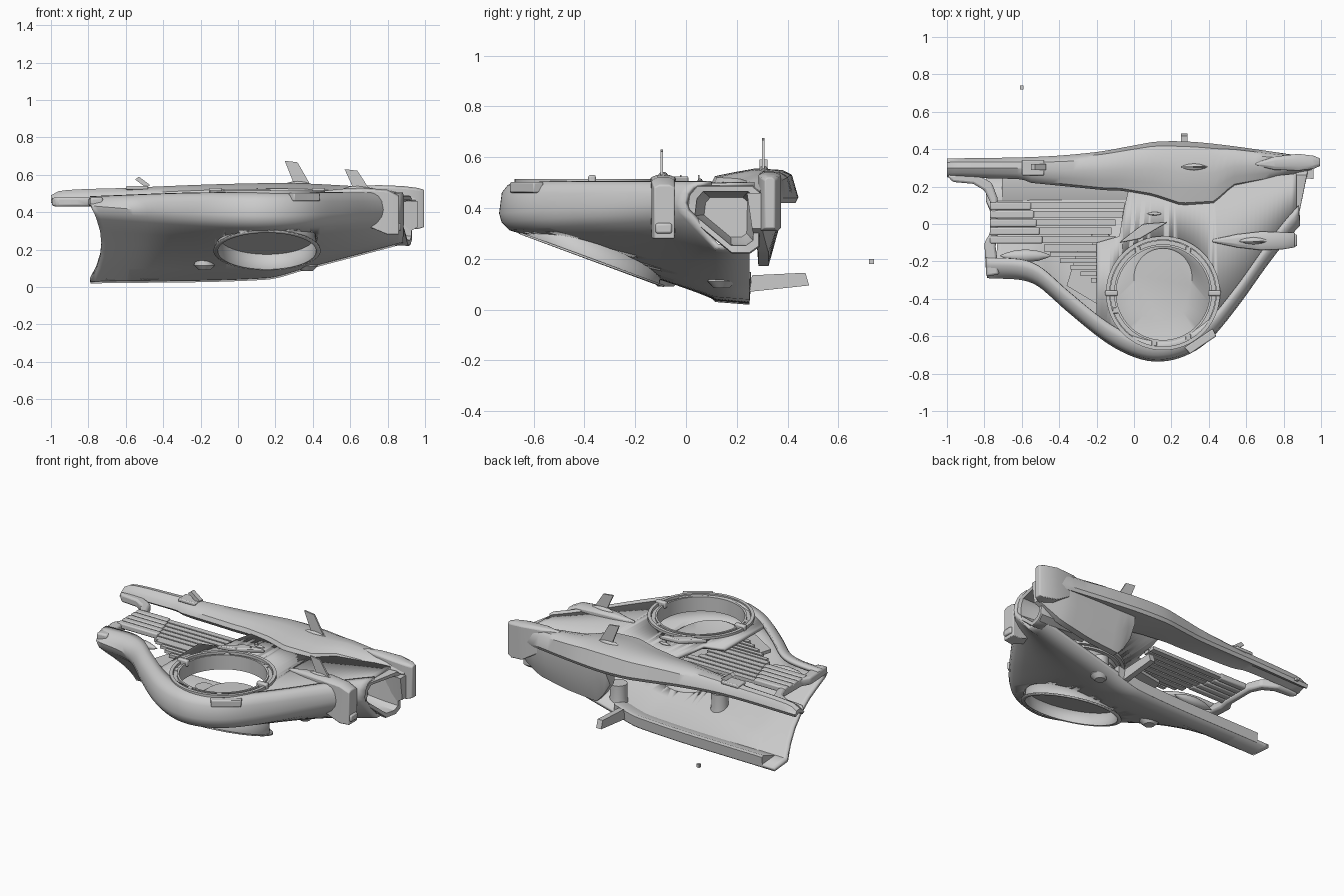
import bpy, bmesh, math
from mathutils import Vector

cube = bpy.data.objects.get("Cube")
if cube:
    bpy.data.objects.remove(cube)

grey = bpy.data.materials.new("hull_grey")
grey.use_nodes = True
grey.diffuse_color = (0.6, 0.6, 0.6, 1)
grey.node_tree.nodes["Principled BSDF"].inputs["Base Color"].default_value = (0.6, 0.6, 0.6, 1)


def key(pairs, x, smooth=True):
    """Value at x of a keyed curve, smooth or straight between keys."""
    if x <= pairs[0][0]:
        return pairs[0][1]
    for i in range(len(pairs) - 1):
        (a, p), (b, q) = pairs[i], pairs[i + 1]
        if x <= b:
            t = (x - a) / (b - a)
            if not smooth:
                return p + (q - p) * t
            l, r = pairs[max(i - 1, 0)], pairs[min(i + 2, len(pairs) - 1)]
            m = (q - l[1]) / (b - l[0]) * (b - a)
            n = (r[1] - p) / (r[0] - a) * (b - a)
            return ((2*t**3 - 3*t*t + 1) * p + (t**3 - 2*t*t + t) * m
                    + (3*t*t - 2*t**3) * q + (t**3 - t*t) * n)
    return pairs[-1][1]


def finish(name, bm, thick=0, bevel=0, offset=-1):
    bmesh.ops.recalc_face_normals(bm, faces=bm.faces)
    me = bpy.data.meshes.new(name)
    bm.to_mesh(me)
    bm.free()
    me.materials.append(grey)
    ob = bpy.data.objects.new(name, me)
    bpy.context.collection.objects.link(ob)
    if thick:
        m = ob.modifiers.new("Thickness", 'SOLIDIFY')
        m.thickness, m.offset = thick, offset
    if bevel:
        m = ob.modifiers.new("Bevel", 'BEVEL')
        m.width, m.segments = bevel, 2
    bpy.ops.object.select_all(action='DESELECT')
    bpy.context.view_layer.objects.active = ob
    ob.select_set(True)
    bpy.ops.object.shade_smooth_by_angle(angle=math.radians(35))
    return ob


def loft(name, rows, closed=True, caps=True, **kw):
    """Skin a list of equal-length point rows."""
    bm = bmesh.new()
    grid = [[bm.verts.new(p) for p in row] for row in rows]
    n = len(grid[0])
    for a, b in zip(grid, grid[1:]):
        for j in range(n if closed else n - 1):
            k = (j + 1) % n
            bm.faces.new((a[j], a[k], b[k], b[j]))
    if closed and caps:
        bm.faces.new(grid[0])
        bm.faces.new(grid[-1])
    return finish(name, bm, **kw)


def prism(name, pts, axis, lo, hi, **kw):
    """Extrude a 2D outline along the given axis (0 x, 1 y, 2 z)."""
    def at(p, h):
        q = list(p)
        q.insert(axis, h)
        return q
    return loft(name, [[at(p, lo) for p in pts], [at(p, hi) for p in pts]], **kw)


def box(name, x0, x1, y0, y1, z0, z1, bevel=0):
    return prism(name, [(x0, y0), (x1, y0), (x1, y1), (x0, y1)], 2, z0, z1, bevel=bevel)


def circle(x, y, r, n=64):
    return [(x + r * math.cos(i * math.tau / n), y + r * math.sin(i * math.tau / n)) for i in range(n)]


def cut(ob, cutter):
    """Subtract the cutter, then throw it away."""
    m = ob.modifiers.new("Cut", 'BOOLEAN')
    m.operation, m.object, m.solver = 'DIFFERENCE', cutter, 'EXACT'
    bpy.context.view_layer.objects.active = ob
    for mod in list(ob.modifiers):
        bpy.ops.object.modifier_apply(modifier=mod.name)
    bpy.data.objects.remove(cutter)


def pod(name, keys, bevel=0.015):
    """Tapered box along x from (x, y, half width, bottom, top) stations."""
    rows = [[(x, y - w, b), (x, y + w, b), (x, y + w, t), (x, y + w * .5, t + .01),
             (x, y - w * .5, t + .01), (x, y - w, t)] for x, y, w, b, t in keys]
    return loft(name, rows, bevel=bevel)


# Outer hull: rounded front rim running into a sloping belly sheet with an upturned rear sill
FRONT = [(-.79, -.28), (-.6, -.29), (-.5, -.33), (-.35, -.46), (-.15, -.62), (0, -.7), (.13, -.725),
         (.27, -.695), (.4, -.61), (.55, -.43), (.7, -.22), (.8, -.09), (.88, 0)]
KEEL = [(-.79, .03), (.15, .05), (.35, .1), (.88, .24)]
LIP = [(-.79, .39), (.15, .34), (.88, .38)]
TOP = [(-.79, .475), (-.2, .495), (.88, .495)]
CX, CY, SLOPE = .155, -.37, .367
rows, sill = [], []
for i in range(61):
    x = -.79 + 1.67 * i / 60
    f, zb, lip, t = (key(k, x) for k in (FRONT, KEEL, LIP, TOP))
    sec = [(f + .1, t), (f + .06, t - .002), (f + .03, t - .015), (f + .01, t - .04),
           (f, lip + .04), (f + .008, lip + .01), (f + .035, lip - .018)]
    knee = (.12, zb + .01)
    sec += [(f + .035 + (knee[0] - f - .035) * s, lip - .018 + (knee[1] - lip + .018) * s)
            for s in (.2, .4, .6, .8, 1)]
    sec.append((.25, zb))
    bow = max(0, 1 - i / 12) * .06
    rows.append([(x + bow * max(0, 1 - ((z - .24) / .2) ** 2), y, z) for y, z in sec])
    if -.73 < x < .33:
        sill.append([(x, .1, zb + .01), (x, .25, zb - .008), (x, .255, zb + .055), (x, .235, zb + .06)])
hull = loft("hull_shell", rows, closed=False, thick=.022, offset=0)
cut(hull, prism("hull_cutter", circle(CX, CY, .27), 2, 0, .42))
loft("rear_sill", sill)


# Thruster duct: sheared collar, recessed floor and raised stadium crown
def sheared(pts, h):
    return [(x, y, .213 + h - SLOPE * (y - CY)) for x, y in pts]


stadium = [(x, y + (.04 if y > CY else -.04)) for x, y in circle(CX, CY + .045, .155)]
loft("duct_collar", [sheared(circle(CX, CY, .285), -.012), sheared(circle(CX, CY, .268), -.015),
                     sheared(circle(CX, CY, .262), .06)], caps=False, thick=.008)
loft("duct_crown", [sheared(circle(CX, CY, .265), .055), sheared(circle(CX, CY, .25), .07),
                    [(*p, .35) for p in stadium]])

# Upper deck with the round thruster opening
rows = []
for i in range(45):
    x = -.2 + 1.07 * i / 44
    f = key(FRONT, x) + .08
    back = key([(-.2, -.1), (-.06, -.06), (-.05, .18), (.5, .23), (.87, .27)], x, False)
    rows.append([(x, f, .497), (x, back, .502)])
deck = loft("upper_deck", rows, closed=False, thick=.02)
cut(deck, prism("deck_cutter", circle(CX, CY, .285), 2, .3, .7))

# Concentric rings and clamps around the opening
for name, ro, ri, lo, hi in (("outer_ring", .305, .285, .46, .515), ("middle_ring", .283, .262, .45, .5),
                             ("inner_ring", .262, .25, .42, .51)):
    loft(name, [[(*p, z) for p in circle(CX, CY, r)]
                for r, z in ((ro, lo), (ro, hi), (ri, hi), (ri, lo), (ro, lo))], caps=False)
for side in (-1, 1):
    x = CX + side * .275
    box("ring_clamp", x - .035, x + .035, CY - .015, CY + .015, .49, .53, .008)
for a in (-100, -60, 60, 120, 200):
    x, y = CX + .27 * math.cos(math.radians(a)), CY + .27 * math.sin(math.radians(a))
    box("ring_lug", x - .015, x + .015, y - .015, y + .015, .47, .51, .004)

# Long rear spine
S_FRONT = [(-1, .25), (-.6, .24), (-.55, .22), (-.15, .18), (-.08, .18), (.1, .15), (.25, .1), (.43, .11),
           (.53, .2), (.7, .23), (.95, .29)]
S_BACK = [(-1, .35), (-.5, .36), (-.2, .385), (0, .42), (.12, .44), (.3, .44), (.5, .42), (.75, .385), (.95, .355)]
S_TOP = [(-1, .49), (-.95, .515), (-.6, .53), (-.1, .55), (.3, .555), (.7, .535), (.95, .52)]
S_LOW = [(-1, .45), (-.5, .455), (0, .43), (.3, .42), (.95, .42)]
rows = []
for i in range(53):
    x = -1 + 1.95 * i / 52
    f, b, t, l = key(S_FRONT, x, False), key(S_BACK, x), key(S_TOP, x), key(S_LOW, x)
    w = b - f
    rows.append([(x, f, max(l, t - .055)), (x, f + .012, t - .03), (x, f + w * .25, t - .015), (x, f + w * .5, t),
                 (x, b - w * .2, t - .006), (x, b - w * .08, t - .025), (x, b, l + .02), (x, b - .01, l),
                 (x, b - w * .4, l + .015), (x, f + .02, max(l, t - .08))])
loft("rear_spine", rows)

# Skirt below the spine's left half
rows = []
for i in range(15):
    x = .3 + .66 * i / 14
    b = min(key(S_BACK, x) - .015, .365)
    low = key([(.3, .3), (.38, .17), (.6, .19), (.8, .23), (.96, .32)], x, False)
    rows.append([(x, b, .46), (x, b, (low + .46) / 2), (x, b - .04, low),
                 (x, b - .08, low), (x, b - .1, .46)])
loft("spine_skirt", rows)

# Side intake: tapered frame with a recessed back wall
MOUTH = [(.005, .37), (.015, .45), (.045, .485), (.26, .485), (.29, .46), (.285, .25), (.25, .225), (.18, .225)]
mid = Vector((.17, .375))


def mouth(x, s, lean=.2):
    return [(x + lean * p[0], *(mid + (Vector(p) - mid) * s)) for p in MOUTH]


loft("intake_frame", [mouth(.5, .8), mouth(.75, 1), mouth(.865, 1.03), mouth(.872, 1),
                      mouth(.87, .82), mouth(.78, .76), mouth(.68, .6)])

# Outboard pods and their fins
pod("front_pod", [(.42, -.09, .008, .48, .5), (.55, -.09, .035, .42, .515), (.68, -.09, .05, .33, .52),
                  (.8, -.09, .045, .28, .51), (.86, -.085, .04, .28, .48)])
box("front_pod_mouth", .84, .872, -.12, -.055, .3, .34, .008)
pod("rear_pod", [(.65, .32, .008, .48, .53), (.75, .325, .035, .4, .535), (.88, .33, .045, .32, .53),
                 (.96, .33, .035, .31, .52), (.995, .33, .02, .32, .51)])
for name, y, x, z, h in (("front_fin", -.095, .57, .52, .11), ("rear_fin", .305, .25, .55, .125)):
    prism(name, [(x + .05, z), (x + .135, z), (x + .068, z + h - .008), (x, z + h)], 1, y - .005, y + .005)
for name, x, y, z, r in (("front_fin_base", .64, -.09, .525, .08), ("rear_fin_base", .32, .305, .55, .075),
                         ("deck_blister", .11, .055, .507, .04), ("rim_blister", -.58, -.17, .43, .14)):
    rows = [[(x + r * u, y + p[0] * r * .25 * (1 - u * u), z + p[1] * r * .22 * (1 - u * u))
             for p in circle(0, 0, 1, 16)] for u in (-.98, -.8, -.5, 0, .5, .8, .98)]
    loft(name, rows)

# Louvre slats over the open right half
for i in range(6):
    y = .115 - i * .045
    end = -.05 if i < 2 else -.1 - .02 * (i % 2)
    box("long_slat", -.58 + .02 * i, end, y - .036, y, .455, .475)
    if i < 5:
        box("slat_root", -.77, -.55 + .015 * i, y - .04, y + .002, .45, .485, .008)
for i in range(5):
    y = -.15 - i * .035
    box("short_slat", -.45 + .055 * i, -.17, y - .024, y, .46, .478)
prism("slat_backing", [(-.36, -.33), (-.16, -.45), (-.13, -.1), (-.3, -.13)], 2, .43, .45)
prism("deck_scoop", [(-.08, -.1), (.03, -.08), (.18, .01), (.05, 0)], 2, .5, .525, bevel=.006)

# Right end rim that sweeps up to the spine tip
prism("end_rim", [(-.72, -.27), (-.79, -.28), (-.8, -.1), (-.77, -.05), (-.77, .12), (-.8, .18), (-.86, .215),
                  (-.97, .225), (-1, .26), (-.85, .27), (-.76, .22), (-.73, .14), (-.73, -.06), (-.74, -.12)],
      2, .43, .48, bevel=.012)

# Spine fittings
box("spine_hatch", -.6, -.48, .26, .34, .52, .54, .006)
prism("spine_sensor", [(-.55, .575), (-.53, .59), (-.47, .545), (-.49, .53)], 1, .29, .32)
for y in (-.02, .05):
    box("deck_pin", .1, .106, y - .003, y + .003, .5, .53)

# Rim panel, belly nozzles, tail flap and loose marker block
prism("rim_panel", [(.27, -.66), (.36, -.6), (.42, -.56), (.44, -.6), (.38, -.64), (.3, -.695)], 2, .46, .503,
      bevel=.006)
for x, y, z in ((-.18, -.08, .09), (.37, .14, .085)):
    loft("belly_nozzle", [[(*p, h) for p in circle(x, y, r, 24)]
                          for r, h in ((.03, z), (.055, z + .025), (.05, z + .06), (.05, z + .14))])
prism("tail_flap", [(.25, .07), (.26, .135), (.47, .145), (.485, .095)], 0, .25, .285)
box("marker_block", -.61, -.59, .72, .74, .18, .2)
